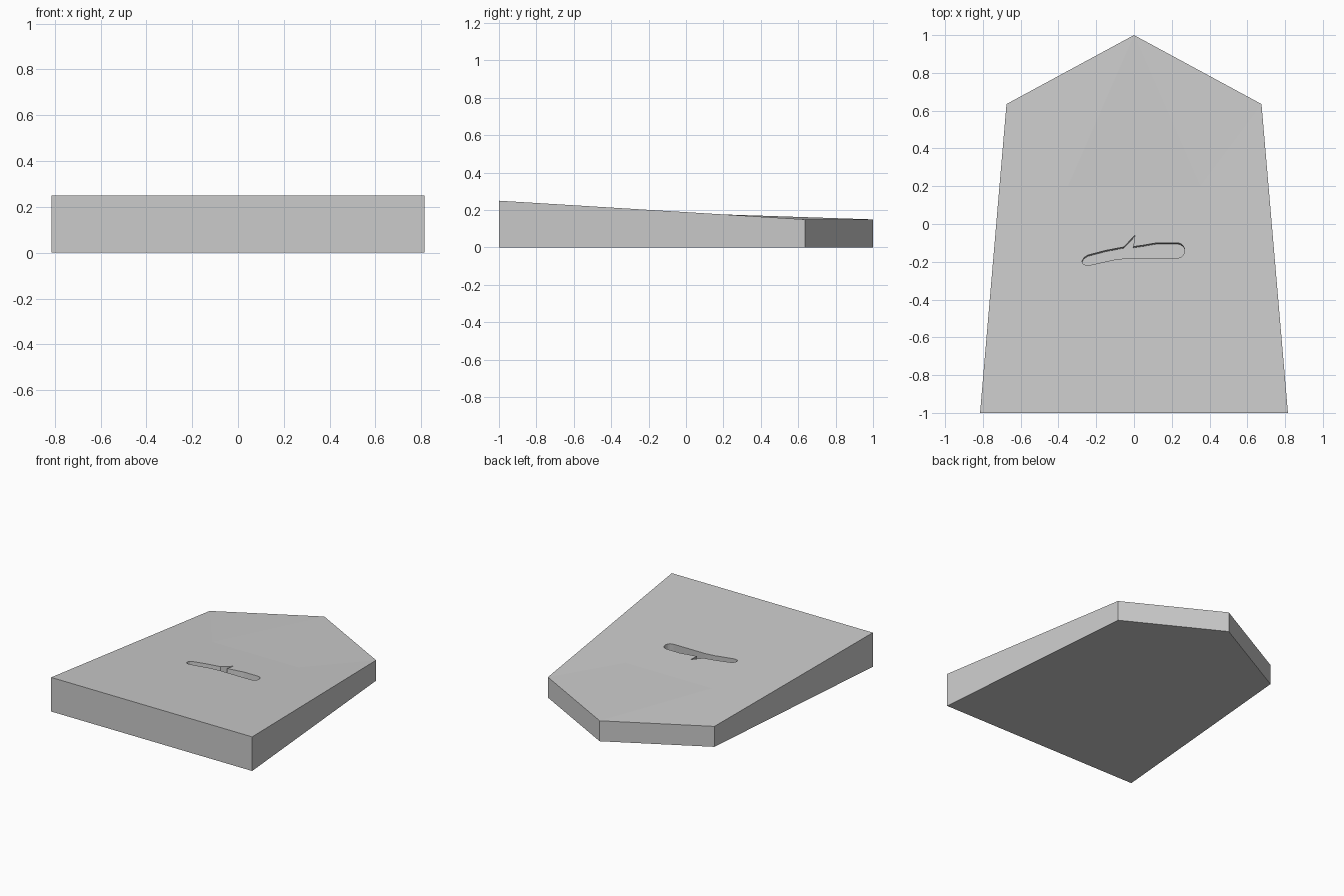
import bpy, bmesh, math
from mathutils import Vector

if "Cube" in bpy.data.objects:
    bpy.data.objects.remove(bpy.data.objects["Cube"])

SLOPE = -0.1 / 1.635


def top_z(y):
    return 0.25 + SLOPE * (y + 1)


def mesh_object(name, verts, faces):
    me = bpy.data.meshes.new(name)
    me.from_pydata(verts, [], faces)
    bm = bmesh.new()
    bm.from_mesh(me)
    bmesh.ops.recalc_face_normals(bm, faces=bm.faces)
    bm.to_mesh(me)
    bm.free()
    ob = bpy.data.objects.new(name, me)
    bpy.context.collection.objects.link(ob)
    return ob


# Five-sided wedge tile: sloping top with a slight crease up to the tip
outline = [(-0.815, -1), (0.815, -1), (0.675, 0.635), (0, 1), (-0.675, 0.635)]
n = len(outline)
verts = [(x, y, 0) for x, y in outline]
verts += [(x, y, max(0.15, top_z(y))) for x, y in outline]
verts += [(0.35, 0.2, top_z(0.2)), (-0.35, 0.2, top_z(0.2))]
faces = [tuple(range(n))]
faces += [(i, (i + 1) % n, (i + 1) % n + n, i + n) for i in range(n)]
faces += [(5, 6, 7, 10, 11, 9), (7, 8, 10), (10, 8, 11), (11, 8, 9)]
tile = mesh_object("wedge_tile", verts, faces)

# Groove outline with a rounded right end and a small spur
groove = [(-0.245, -0.165), (-0.15, -0.14), (-0.055, -0.122), (0.005, -0.06),
          (-0.004, -0.12), (0.05, -0.112), (0.12, -0.1)]
groove += [(0.23 + 0.038 * math.sin(a), -0.14 + 0.04 * math.cos(a))
           for a in (math.pi * i / 10 for i in range(11))]
groove += [(-0.03, -0.18), (-0.1, -0.188), (-0.18, -0.206), (-0.245, -0.22),
           (-0.268, -0.213), (-0.276, -0.198), (-0.265, -0.178)]

# Cutter runs perpendicular to the sloping top
normal = Vector((0, -SLOPE, 1)).normalized()
rim = [Vector((x, y, top_z(y))) for x, y in groove]
m = len(rim)
verts = [p - normal * 0.1 for p in rim] + [p + normal * 0.05 for p in rim]
faces = [tuple(range(m)), tuple(range(m, 2 * m))]
faces += [(i, (i + 1) % m, (i + 1) % m + m, i + m) for i in range(m)]
cutter = mesh_object("groove_cutter", verts, faces)
cutter.hide_render = True
cutter.display_type = 'WIRE'

cut = tile.modifiers.new("groove", 'BOOLEAN')
cut.operation = 'DIFFERENCE'
cut.solver = 'EXACT'
cut.object = cutter
